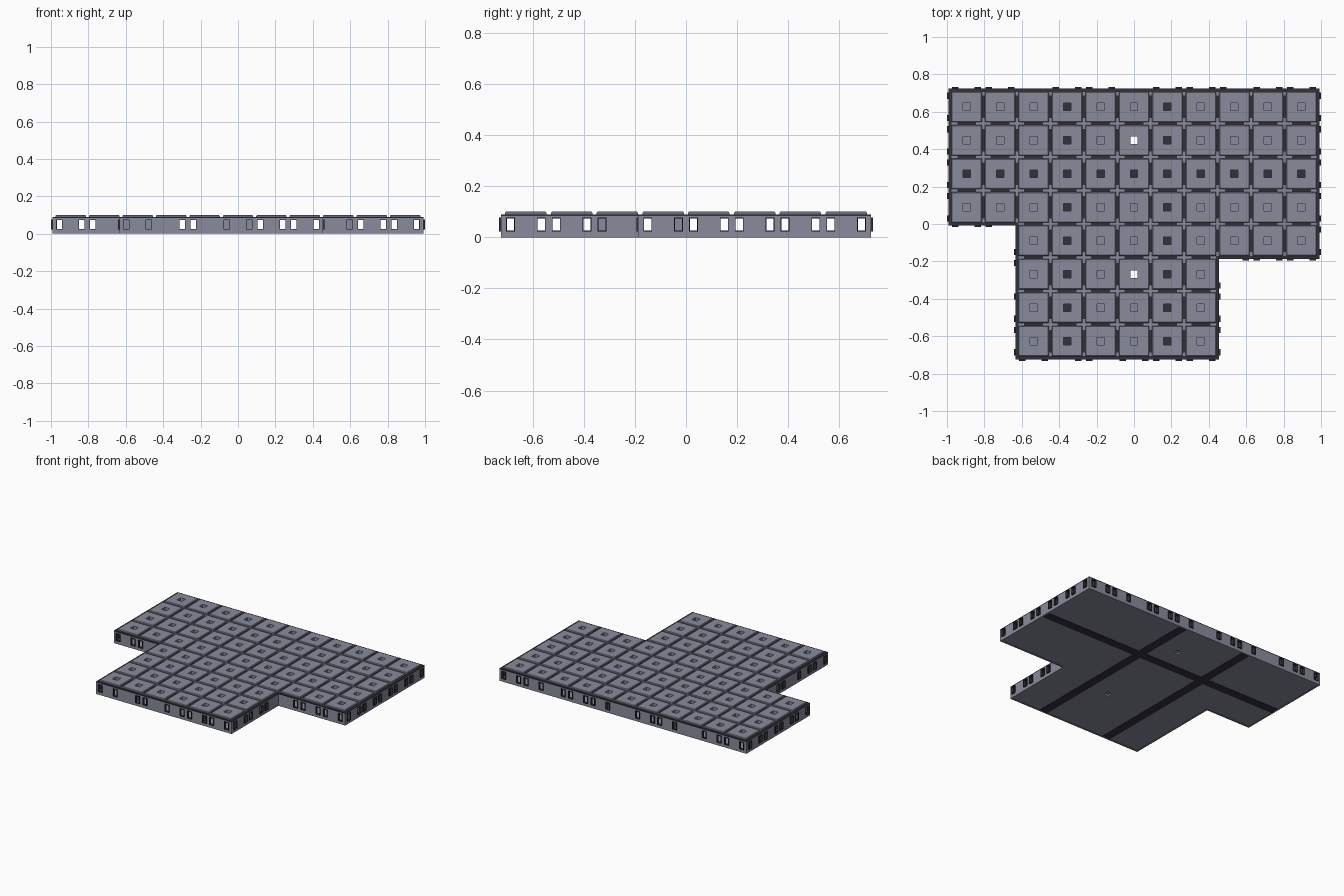
import bpy, bmesh
from mathutils import Vector

if "Cube" in bpy.data.objects:
    bpy.data.objects.remove(bpy.data.objects["Cube"], do_unlink=True)

P = 0.179            # tile pitch
H = P / 2
WALL_TOP = 0.084
HOLE = 0.02          # half size of the square socket in each tile


def material(name, rgb):
    m = bpy.data.materials.new(name)
    m.use_nodes = True
    color = (*rgb, 1)
    m.diffuse_color = color
    bsdf = m.node_tree.nodes["Principled BSDF"]
    bsdf.inputs["Base Color"].default_value = color
    bsdf.inputs["Roughness"].default_value = 0.8
    return m


GREY = material("lavender grey", (0.25, 0.26, 0.33))
DARK = material("dark charcoal", (0.032, 0.031, 0.043))


def finish(name, bm, mat):
    bmesh.ops.recalc_face_normals(bm, faces=bm.faces)
    me = bpy.data.meshes.new(name)
    bm.to_mesh(me)
    bm.free()
    me.materials.append(mat)
    ob = bpy.data.objects.new(name, me)
    bpy.context.collection.objects.link(ob)
    return ob


def box(bm, a, b):
    lo = [min(p, q) for p, q in zip(a, b)]
    hi = [max(p, q) for p, q in zip(a, b)]
    verts = bmesh.ops.create_cube(bm, size=1)["verts"]
    for v in verts:
        v.co = [h if c > 0 else l for c, l, h in zip(v.co, lo, hi)]


def square_loft(bm, x, y, profile):
    """Closed square ring swept through (half size, height) pairs."""
    loops = [[bm.verts.new((x + sx * h, y + sy * h, z))
              for sx, sy in ((-1, -1), (1, -1), (1, 1), (-1, 1))]
             for h, z in profile]
    for a, b in zip(loops, loops[1:] + loops[:1]):
        for i in range(4):
            j = (i + 1) % 4
            bm.faces.new((a[i], a[j], b[j], b[i]))


def edge_box(bm, c, n, u, out, z):
    """Box beside a tile edge: u along the edge, out along its normal."""
    t = Vector((abs(n.y), abs(n.x)))
    a = c + t * u[0] + n * out[0]
    b = c + t * u[1] + n * out[1]
    box(bm, (a.x, a.y, z[0]), (b.x, b.y, z[1]))


# Floor layout: rows run from back to front
def occupied(col, row):
    if not (0 <= row <= 7 and 0 <= col <= 10):
        return False
    return row < 4 or (col >= 2 and (row == 4 or col <= 7))


def centre(col, row):
    return Vector(((col - 5) * P, (3.5 - row) * P))


cells = [(c, r) for r in range(8) for c in range(11) if occupied(c, r)]
through = {(5, 1), (5, 5)}

# Top tiles with bevelled edges and square sockets, and the bottom plate
tiles, plate = bmesh.new(), bmesh.new()
for cell in cells:
    x, y = centre(*cell)
    square_loft(tiles, x, y, [(H, 0.078), (H, 0.086), (H - 0.008, 0.086),
                              (H - 0.008, 0.096), (H - 0.012, 0.1),
                              (HOLE, 0.1), (HOLE, 0.078)])
    if cell in through:
        square_loft(plate, x, y, [(H, 0.002), (H, 0.014), (HOLE, 0.014), (HOLE, 0.002)])
    else:
        box(plate, (x - H, y - H, 0.002), (x + H, y + H, 0.014))
finish("top_tiles", tiles, GREY)
finish("bottom_plate", plate, GREY)

# Dark channels across the bottom plate
strips = bmesh.new()
s = 0.032
for col in (3, 6):
    x = centre(col, 0).x
    box(strips, (x - s, -4 * P, 0), (x + s, 4 * P, 0.016))
y = centre(0, 2).y
box(strips, (-5.5 * P, y - s, 0), (5.5 * P, y + s, 0.016))
finish("floor_channels", strips, DARK)

# Side walls with framed windows, dark groove inlays and dark outer rim
walls, frames, grooves, rim = (bmesh.new() for _ in range(4))
W, Z0, Z1 = 0.017, 0.023, 0.077      # window half width, sill, head
OUT = 0.008
blind = {(0, -1): (-0.42, -0.12), (0, 1): (-0.6, -0.48, -0.06, 0.06, 0.6),
         (-1, 0): (-0.33,), (1, 0): ()}

for cell in cells:
    mid = centre(*cell)
    for key in ((1, 0), (-1, 0), (0, 1), (0, -1)):
        n = Vector(key)
        t = Vector((abs(n.y), abs(n.x)))
        c = mid + n * H
        col, row = cell[0] + key[0], cell[1] - key[1]
        if occupied(col, row):
            if key in ((1, 0), (0, 1)):
                half = 0.06 if key[0] else 0.05
                edge_box(grooves, c, n, (-half, half), (-0.008, 0.008), (0.085, 0.089))
            continue

        edge_box(rim, c, n, (-H - OUT, H + OUT), (-0.009, OUT), (WALL_TOP, 0.09))
        # Windows are left out beside inner corners and at the blind spots
        spots = []
        for side in (-1, 1):
            corner = occupied(col + side * int(t.x), row - side * int(t.y))
            u = side * 0.06
            along = (c + t * u).dot(t)
            if not corner and all(abs(along - b) > 0.02 for b in blind[key]):
                spots.append(u)

        start = -H - OUT
        depth = (-0.004, OUT)
        for u in spots:
            a, b = u - W, u + W
            edge_box(walls, c, n, (start, a), depth, (0, WALL_TOP))
            edge_box(walls, c, n, (a, b), depth, (0, Z0))
            edge_box(walls, c, n, (a, b), depth, (Z1, WALL_TOP))
            f, reach = 0.003, (-0.003, 0.0155)
            for p, q in ((a, a + f), (b - f, b)):
                edge_box(frames, c, n, (p, q), reach, (Z0, Z1))
            for p, q in ((Z0, Z0 + f), (Z1 - f, Z1)):
                edge_box(frames, c, n, (a, b), reach, (p, q))
            start = b
        edge_box(walls, c, n, (start, H + OUT), depth, (0, WALL_TOP))

finish("side_walls", walls, GREY)
finish("window_frames", frames, DARK)
finish("groove_inlays", grooves, DARK)
finish("outer_rim", rim, DARK)
